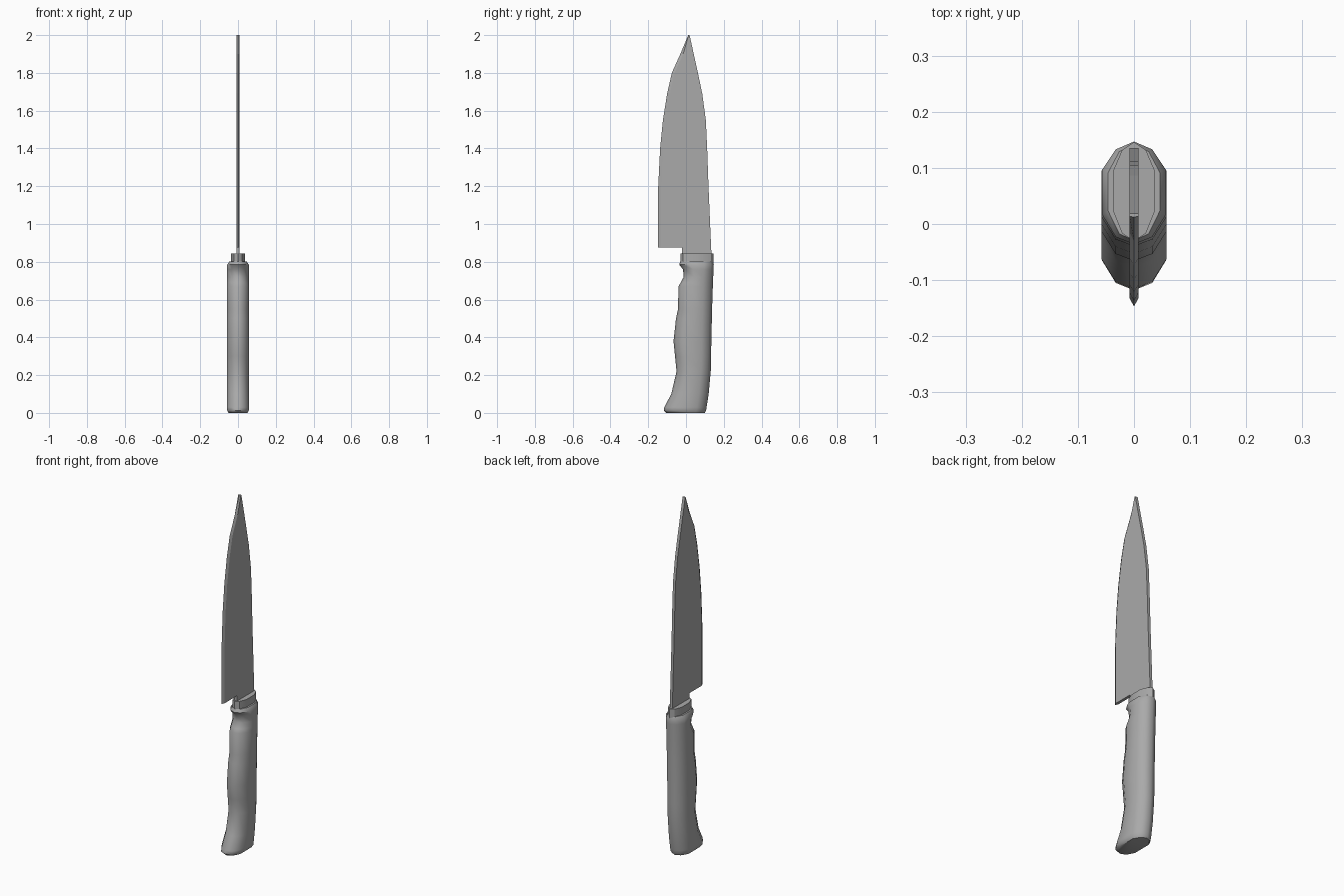
import bpy, bmesh, math

cube = bpy.data.objects.get("Cube")
if cube:
    bpy.data.objects.remove(cube, do_unlink=True)

grey = bpy.data.materials.new("plain grey")
grey.use_nodes = True
grey.diffuse_color = (0.4, 0.4, 0.4, 1)
bsdf = next(n for n in grey.node_tree.nodes if n.type == 'BSDF_PRINCIPLED')
bsdf.inputs["Base Color"].default_value = grey.diffuse_color


def loft(name, rings, smooth_angle=None):
    """Skin a stack of closed rings and cap both ends."""
    bm = bmesh.new()
    loops = [[bm.verts.new(p) for p in ring] for ring in rings]
    n = len(loops[0])
    for low, high in zip(loops, loops[1:]):
        for i in range(n):
            j = (i + 1) % n
            bm.faces.new((low[i], low[j], high[j], high[i]))
    bm.faces.new(loops[0][::-1])
    bm.faces.new(loops[-1])
    bmesh.ops.recalc_face_normals(bm, faces=bm.faces)
    mesh = bpy.data.meshes.new(name)
    bm.to_mesh(mesh)
    bm.free()
    mesh.materials.append(grey)
    obj = bpy.data.objects.new(name, mesh)
    bpy.context.collection.objects.link(obj)
    if smooth_angle:
        bpy.ops.object.select_all(action='DESELECT')
        obj.select_set(True)
        bpy.context.view_layer.objects.active = obj
        bpy.ops.object.shade_smooth_by_angle(angle=math.radians(smooth_angle))
    return obj


def grip_ring(z, front, back, w):
    """Ten-sided long oval section."""
    half = [(0.57 * w, back - 0.014), (w, back - 0.051),
            (w, front + 0.053), (0.57 * w, front + 0.013)]
    side = [(x, y, z) for x, y in half]
    return [(0, back, z)] + side + [(0, front, z)] + [(-x, y, z) for x, y, z in side[::-1]]


def blade_ring(z, edge, spine, t=0.008):
    """Flat-sided section ground to a sharp edge."""
    grind = edge + min(0.015, 0.3 * (spine - edge))
    return [(t, spine, z), (t, grind, z), (0, edge, z), (-t, grind, z), (-t, spine, z)]


# Handle: height, front, back, half width
grip = [(0, -0.105, 0.1, 0.05), (0.012, -0.118, 0.106, 0.057), (0.03, -0.115, 0.109, 0.058),
        (0.1, -0.078, 0.12, 0.058), (0.22, -0.05, 0.131, 0.058), (0.3, -0.058, 0.133, 0.058),
        (0.38, -0.066, 0.134, 0.058), (0.5, -0.053, 0.137, 0.058), (0.55, -0.042, 0.138, 0.058),
        (0.67, -0.04, 0.142, 0.058), (0.69, -0.028, 0.143, 0.058), (0.72, -0.012, 0.144, 0.058),
        (0.76, -0.016, 0.146, 0.058), (0.785, -0.036, 0.147, 0.057), (0.802, -0.03, 0.143, 0.046)]
loft("handle", [grip_ring(*r) for r in grip], 50)

# Bolster collar
loft("bolster", [grip_ring(z, -0.03, 0.146, 0.037) for z in (0.795, 0.845)], 30)

# Blade: height, cutting edge, spine
profile = [(0.875, -0.147, 0.133), (1.2, -0.147, 0.119), (1.4, -0.137, 0.112),
           (1.55, -0.122, 0.105), (1.69, -0.1, 0.086), (1.8, -0.075, 0.063),
           (1.9, -0.03, 0.041), (2.0, 0.012, 0.019)]
loft("blade", [blade_ring(*r) for r in profile])

# Neck joining blade and bolster
loft("blade_neck", [[(x, y, z) for x, y in ((0.008, -0.02), (0.008, back),
                                            (-0.008, back), (-0.008, -0.02))]
                    for z, back in ((0.84, 0.135), (0.875, 0.133))])
